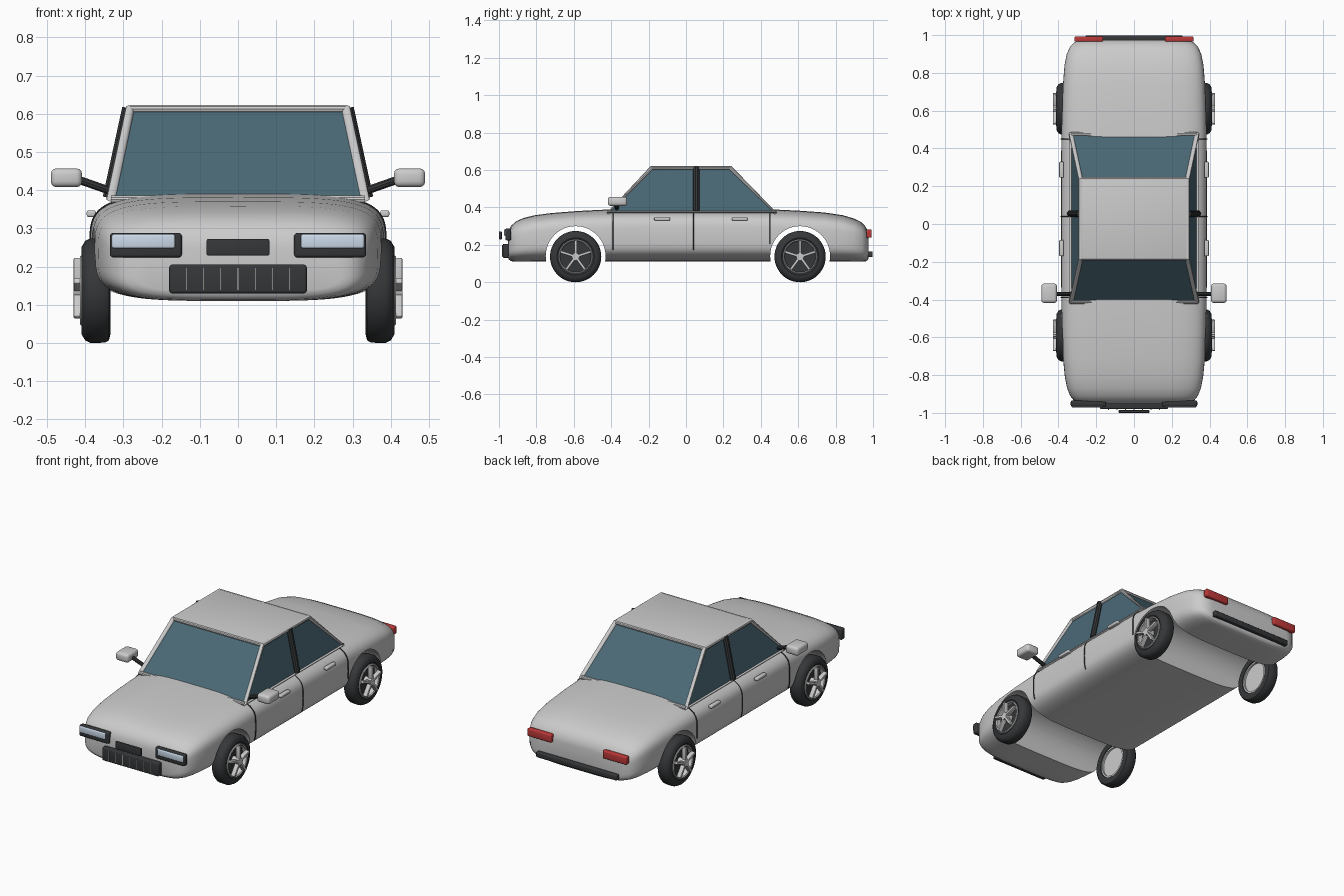
import bpy, bmesh, math
from mathutils import Vector, Matrix

if "Cube" in bpy.data.objects:
    bpy.data.objects.remove(bpy.data.objects["Cube"])


def material(name, rgb):
    m = bpy.data.materials.new(name)
    m.diffuse_color = (*rgb, 1)
    m.use_nodes = True
    m.node_tree.nodes["Principled BSDF"].inputs["Base Color"].default_value = m.diffuse_color
    return m


GLASS = material("glass", (0.07, 0.14, 0.18))
DARK = material("black_trim", (0.035, 0.038, 0.04))
RED = material("red_lens", (0.5, 0.04, 0.04))
LAMP = material("lamp_lens", (0.6, 0.7, 0.82))


def finish(bm, name, mat=None):
    bmesh.ops.recalc_face_normals(bm, faces=bm.faces)
    me = bpy.data.meshes.new(name)
    bm.to_mesh(me)
    bm.free()
    ob = bpy.data.objects.new(name, me)
    bpy.context.collection.objects.link(ob)
    if mat:
        me.materials.append(mat)
    return ob


def activate(ob):
    bpy.ops.object.select_all(action='DESELECT')
    ob.select_set(True)
    bpy.context.view_layer.objects.active = ob


def smooth(ob, angle=35):
    activate(ob)
    bpy.ops.object.shade_smooth_by_angle(angle=math.radians(angle))
    return ob


def box(name, lo, hi, mat=None, bevel=0.005, rot=None):
    lo, hi = Vector(lo), Vector(hi)
    bm = bmesh.new()
    bmesh.ops.create_cube(bm, size=1)
    bmesh.ops.scale(bm, vec=hi - lo, verts=bm.verts)
    bmesh.ops.translate(bm, vec=(lo + hi) / 2, verts=bm.verts)
    if bevel:
        bmesh.ops.bevel(bm, geom=bm.edges[:], offset=bevel, segments=3, profile=0.5, affect='EDGES')
    if rot:
        bmesh.ops.transform(bm, matrix=rot, verts=bm.verts)
    return smooth(finish(bm, name, mat))


def mirrored_box(name, lo, hi, mat=None, bevel=0.005):
    for s, side in ((1, "left"), (-1, "right")):
        xs = sorted((s * lo[0], s * hi[0]))
        box(f"{name}_{side}", (xs[0], *lo[1:]), (xs[1], *hi[1:]), mat, bevel)


def tube(name, points, radius, mat=None, closed=False):
    cu = bpy.data.curves.new(name, 'CURVE')
    cu.dimensions = '3D'
    cu.bevel_depth, cu.bevel_resolution, cu.use_fill_caps = radius, 3, True
    sp = cu.splines.new('POLY')
    sp.points.add(len(points) - 1)
    for p, co in zip(sp.points, points):
        p.co = (*co, 1)
    sp.use_cyclic_u = closed
    ob = bpy.data.objects.new(name, cu)
    bpy.context.collection.objects.link(ob)
    activate(ob)
    bpy.ops.object.convert(target='MESH')
    ob = bpy.context.view_layer.objects.active
    if mat and not ob.data.materials:
        ob.data.materials.append(mat)
    return smooth(ob)


def skin(bm, rings, closed):
    n, m = len(rings), len(rings[0])
    for i in range(n if closed else n - 1):
        a, b = rings[i], rings[(i + 1) % n]
        for j in range(m):
            bm.faces.new((a[j], a[(j + 1) % m], b[(j + 1) % m], b[j]))


def lathe(name, centre, side, profile, mat=None, seg=48):
    # closed (offset, radius) profile spun around the x axis
    bm = bmesh.new()
    rings = [[bm.verts.new((centre[0] + side * d, centre[1] + r * math.cos(t), centre[2] + r * math.sin(t)))
              for t in (2 * math.pi * k / seg for k in range(seg))] for d, r in profile]
    skin(bm, rings, True)
    return smooth(finish(bm, name, mat))


def disc(name, centre, side, d0, d1, radius, mat=None):
    bm = bmesh.new()
    bmesh.ops.create_cone(bm, cap_ends=True, segments=48, radius1=radius, radius2=radius, depth=abs(d1 - d0),
                          matrix=Matrix.Translation(Vector(centre) + Vector((side * (d0 + d1) / 2, 0, 0)))
                          @ Matrix.Rotation(math.pi / 2, 4, 'Y'))
    return smooth(finish(bm, name, mat))


# Body shell: superellipse sections (y, half width, bottom, top)
STATIONS = [(-0.952, 0.27, 0.135, 0.25), (-0.948, 0.295, 0.122, 0.275), (-0.935, 0.318, 0.113, 0.302),
            (-0.91, 0.338, 0.11, 0.325), (-0.87, 0.354, 0.11, 0.343), (-0.81, 0.366, 0.11, 0.358),
            (-0.72, 0.375, 0.11, 0.37), (-0.58, 0.381, 0.11, 0.381), (-0.4, 0.385, 0.11, 0.39),
            (0.04, 0.386, 0.11, 0.393), (0.45, 0.385, 0.11, 0.39), (0.6, 0.382, 0.11, 0.383),
            (0.74, 0.376, 0.11, 0.373), (0.84, 0.368, 0.11, 0.358), (0.9, 0.356, 0.11, 0.34),
            (0.94, 0.338, 0.11, 0.32), (0.962, 0.315, 0.112, 0.295), (0.973, 0.285, 0.12, 0.27),
            (0.976, 0.265, 0.13, 0.25)]


def section_point(w, zb, zt, t, power=0.5):
    c, s = math.cos(t), math.sin(t)
    return (w * math.copysign(abs(c) ** power, c),
            (zb + zt) / 2 + (zt - zb) / 2 * math.copysign(abs(s) ** power, s))


bm = bmesh.new()
rings = []
for y, w, zb, zt in STATIONS:
    pts = (section_point(w, zb, zt, 2 * math.pi * k / 72) for k in range(72))
    rings.append([bm.verts.new((x, y, z)) for x, z in pts])
skin(bm, rings, False)
bm.faces.new(rings[0])
bm.faces.new(rings[-1])
body = finish(bm, "body_shell")

# Wheel arches cut right through the body
AXLES = {"front": -0.59, "rear": 0.61}
for label, y in AXLES.items():
    cutter = disc("arch_cutter", (0, y, 0.14), 1, -0.6, 0.6, 0.16)
    cutter.hide_render = True
    mod = body.modifiers.new("arch", 'BOOLEAN')
    mod.operation, mod.solver, mod.object = 'DIFFERENCE', 'EXACT', cutter
    activate(body)
    bpy.ops.object.modifier_apply(modifier=mod.name)
    bpy.data.objects.remove(cutter)
smooth(body, 40)

# Cabin: glass volume, roof panel, pillars and rails
BASE = [(0.333, -0.413, 0.375), (0.333, 0.475, 0.375)]
ROOF = [(0.283, -0.183, 0.612), (0.283, 0.237, 0.612)]
flip = lambda p: (-p[0], p[1], p[2])
bm = bmesh.new()
low = [bm.verts.new(p) for p in (*BASE, flip(BASE[1]), flip(BASE[0]))]
high = [bm.verts.new(p) for p in (*ROOF, flip(ROOF[1]), flip(ROOF[0]))]
skin(bm, [low, high], False)
bm.faces.new(low)
bm.faces.new(high)
finish(bm, "cabin_glass", GLASS)
box("roof_panel", (-0.285, -0.185, 0.606), (0.285, 0.239, 0.622), None, 0.004)
for s, side in ((1, "left"), (-1, "right")):
    loop = [(s * x, y, z) for x, y, z in (BASE[0], ROOF[0], ROOF[1], BASE[1])]
    tube(f"window_frame_{side}", loop, 0.012, closed=True)
    tube(f"centre_pillar_{side}", [(s * 0.338, 0.055, 0.38), (s * 0.287, 0.055, 0.615)], 0.017, DARK)
    # Door seams follow the body section
    for i, (y, zlow) in enumerate(((-0.39, 0.17), (0.04, 0.17), (0.45, 0.2))):
        pts = [section_point(0.386, 0.11, 0.391, math.radians(a)) for a in range(-60, 61, 3)]
        tube(f"door_seam_{side}_{i}", [(s * x, y, z) for x, z in pts if z > zlow], 0.003, DARK)
    # Mirror stalks
    tube(f"mirror_stalk_{side}", [(s * 0.325, -0.37, 0.395), (s * 0.425, -0.37, 0.43)], 0.011, DARK)
for label, p in (("windscreen_header", ROOF[0]), ("rear_header", ROOF[1]),
                 ("windscreen_sill", BASE[0]), ("rear_sill", BASE[1])):
    tube(label, [p, flip(p)], 0.011)
mirrored_box("mirror", (0.408, -0.418, 0.408), (0.49, -0.315, 0.457), None, 0.015)
for label, y in (("front", -0.17), ("rear", 0.245)):
    mirrored_box(f"{label}_door_handle", (0.372, y, 0.33), (0.396, y + 0.085, 0.347), None, 0.005)

# Front details
mirrored_box("headlight_housing", (0.147, -0.966, 0.224), (0.335, -0.935, 0.288), DARK, 0.008)
mirrored_box("headlight_lens", (0.165, -0.972, 0.248), (0.33, -0.95, 0.284), LAMP, 0.005)
box("grille", (-0.18, -0.98, 0.13), (0.18, -0.935, 0.205), DARK, 0.007)
for i in range(7):
    x = (i - 3) * 0.045
    box(f"grille_slat_{i}", (x - 0.002, -0.985, 0.137), (x + 0.002, -0.97, 0.198), None, 0)
box("front_plate", (-0.082, -1.0, 0.229), (0.082, -0.985, 0.272), DARK, 0.004)

# Rear details
mirrored_box("tail_light", (0.163, 0.965, 0.238), (0.315, 0.993, 0.283), RED, 0.006)
box("rear_bumper_strip", (-0.257, 0.965, 0.134), (0.257, 0.998, 0.165), DARK, 0.006)

# Wheels
TYRE = [(-0.02, 0.086), (-0.033, 0.095), (-0.036, 0.115), (-0.032, 0.13), (-0.022, 0.136),
        (0.016, 0.137), (0.03, 0.13), (0.039, 0.115), (0.04, 0.1), (0.032, 0.087)]
RIM = [(-0.03, 0.092), (0.04, 0.092), (0.044, 0.088), (0.04, 0.083), (-0.03, 0.083)]
for label, y in AXLES.items():
    for s, side in ((1, "left"), (-1, "right")):
        tag, c = f"{label}_{side}", (s * 0.37, y, 0.137)
        lathe(f"tyre_{tag}", c, s, TYRE, DARK)
        lathe(f"rim_{tag}", c, s, RIM)
        disc(f"brake_disc_{tag}", c, s, 0.0, 0.015, 0.084, DARK)
        disc(f"inner_dish_{tag}", c, s, -0.02, 0.0, 0.084)
        disc(f"hub_{tag}", c, s, 0.01, 0.06, 0.02)
        for k in range(5):
            turn = Matrix.Translation(c) @ Matrix.Rotation(2 * math.pi * k / 5, 4, 'X')
            xs = sorted((s * 0.034, s * 0.06))
            box(f"spoke_{tag}_{k}", (xs[0], -0.007, 0.012), (xs[1], 0.007, 0.086), None, 0.003, turn)
